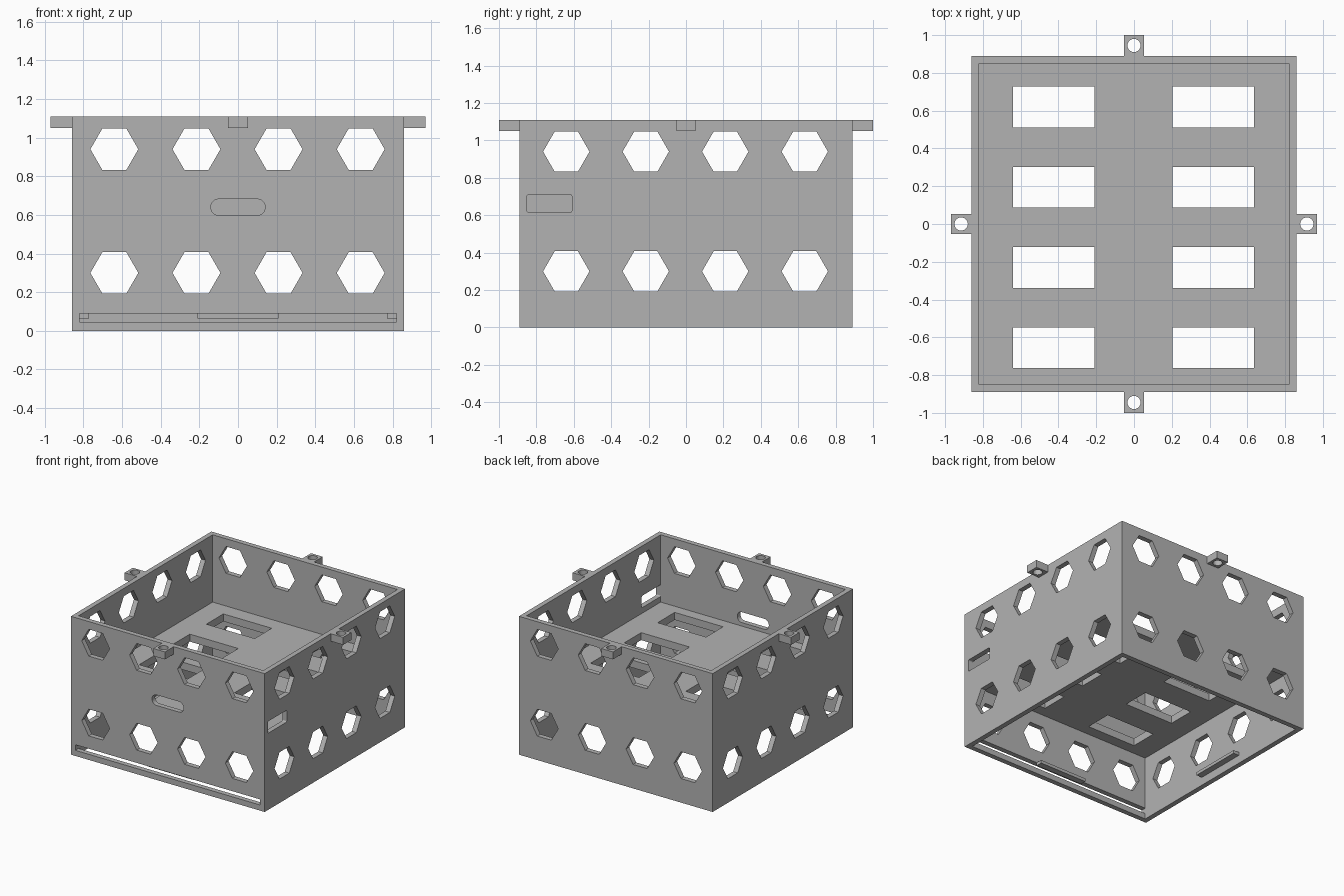
import bpy, bmesh, math
from mathutils import Matrix, Vector

if "Cube" in bpy.data.objects:
    bpy.data.objects.remove(bpy.data.objects["Cube"], do_unlink=True)

GREY = bpy.data.materials.new("plain grey")
GREY.use_nodes = True
GREY.diffuse_color = (0.45, 0.45, 0.45, 1)
GREY.node_tree.nodes["Principled BSDF"].inputs["Base Color"].default_value = (0.45, 0.45, 0.45, 1)

HX, HY, H = 0.86, 0.89, 1.11       # half width, half depth, height
WALL = 0.04
FLOOR_LOW, FLOOR_TOP = 0.51, 0.57
COLUMNS = (-0.64, -0.215, 0.21, 0.635)


def add_box(bm, x0, x1, y0, y1, z0, z1):
    size = Matrix.Diagonal((x1 - x0, y1 - y0, z1 - z0, 1))
    centre = Vector(((x0 + x1) / 2, (y0 + y1) / 2, (z0 + z1) / 2))
    return bmesh.ops.create_cube(bm, size=1, matrix=Matrix.Translation(centre) @ size)["verts"]


def add_prism(bm, sides, radius, length, matrix):
    bmesh.ops.create_cone(bm, cap_ends=True, segments=sides, radius1=radius,
                          radius2=radius, depth=length, matrix=matrix)


def make_object(name, bm):
    bmesh.ops.recalc_face_normals(bm, faces=bm.faces)
    mesh = bpy.data.meshes.new(name)
    bm.to_mesh(mesh)
    bm.free()
    mesh.materials.append(GREY)
    ob = bpy.data.objects.new(name, mesh)
    bpy.context.scene.collection.objects.link(ob)
    return ob


def cut(target, bm):
    """Subtract a set of solids from the target and bake the result."""
    cutter = make_object("cutter", bm)
    cutter.hide_render = True
    mod = target.modifiers.new("cut", 'BOOLEAN')
    mod.operation, mod.solver, mod.object = 'DIFFERENCE', 'EXACT', cutter
    bpy.context.view_layer.update()
    baked = bpy.data.meshes.new_from_object(
        target.evaluated_get(bpy.context.evaluated_depsgraph_get()))
    target.modifiers.clear()
    target.data = baked
    bpy.data.objects.remove(cutter, do_unlink=True)


# Case: solid block, hollowed above and below the middle floor
bm = bmesh.new()
add_box(bm, -HX, HX, -HY, HY, 0, H)
case = make_object("case", bm)
ix, iy = HX - WALL, HY - WALL
bm = bmesh.new()
add_box(bm, -ix, ix, -iy, iy, FLOOR_TOP, H + 0.2)
add_box(bm, -ix, ix, -iy, iy, -0.2, FLOOR_LOW)
cut(case, bm)

# Hexagonal vents through opposite walls
to_x = Matrix.Rotation(math.pi / 2, 4, 'Y')
to_y = Matrix.Rotation(math.pi / 2, 4, 'X')
corner_sideways = Matrix.Rotation(math.pi / 2, 4, 'Z')
for along_x in (True, False):
    bm = bmesh.new()
    for c in COLUMNS:
        for z in (0.30, 0.94):
            if along_x:
                m = Matrix.Translation((0, c, z)) @ to_x
            else:
                m = Matrix.Translation((c, 0, z)) @ to_y
            # turn so that two corners point sideways
            probe = bmesh.new()
            add_prism(probe, 6, 0.124, 3, m)
            height = max(v.co.z for v in probe.verts) - z
            probe.free()
            add_prism(bm, 6, 0.124, 3, m if height < 0.115 else m @ corner_sideways)
    cut(case, bm)

# Floor openings
bm = bmesh.new()
for x in (-0.425, 0.42):
    for y in (-0.655, -0.23, 0.195, 0.62):
        add_box(bm, x - 0.215, x + 0.215, y - 0.108, y + 0.108, 0.45, 0.65)
cut(case, bm)

# Lid slot, rounded front port and side port
bm = bmesh.new()
add_box(bm, -ix, ix, -HY - 0.1, -iy + 0.02, 0.045, 0.09)
front = add_box(bm, -0.14, 0.14, -HY - 0.1, -iy + 0.02, 0.598, 0.682)
side = add_box(bm, ix - 0.02, HX + 0.1, -0.85, -0.61, 0.615, 0.71)
for verts, axis, radius in ((front, 1, 0.04), (side, 0, 0.01)):
    edges = {e for v in verts for e in v.link_edges
             if abs((e.verts[0].co - e.verts[1].co).normalized()[axis]) > 0.9}
    bmesh.ops.bevel(bm, geom=list(edges), offset=radius, segments=6,
                    profile=0.5, affect='EDGES')
cut(case, bm)

# Mounting lugs with screw holes, and lid stops inside each wall
for name, angle, reach in (("front", -90, HY), ("back", 90, HY),
                           ("left", 0, HX), ("right", 180, HX)):
    turn = Matrix.Rotation(math.radians(angle), 4, 'Z')
    bm = bmesh.new()
    add_box(bm, reach, reach + 0.11, -0.052, 0.052, 1.05, H)
    lug = make_object(name + "_lug", bm)
    bm = bmesh.new()
    add_prism(bm, 32, 0.035, 0.3, Matrix.Translation((reach + 0.055, 0, 1.08)))
    cut(lug, bm)
    lug.data.transform(turn)

    bm = bmesh.new()
    add_box(bm, reach - WALL - 0.05, reach - WALL, -0.21, 0.21, 0.065, 0.09)
    stop = make_object(name + "_lid_stop", bm)
    stop.data.transform(turn)
